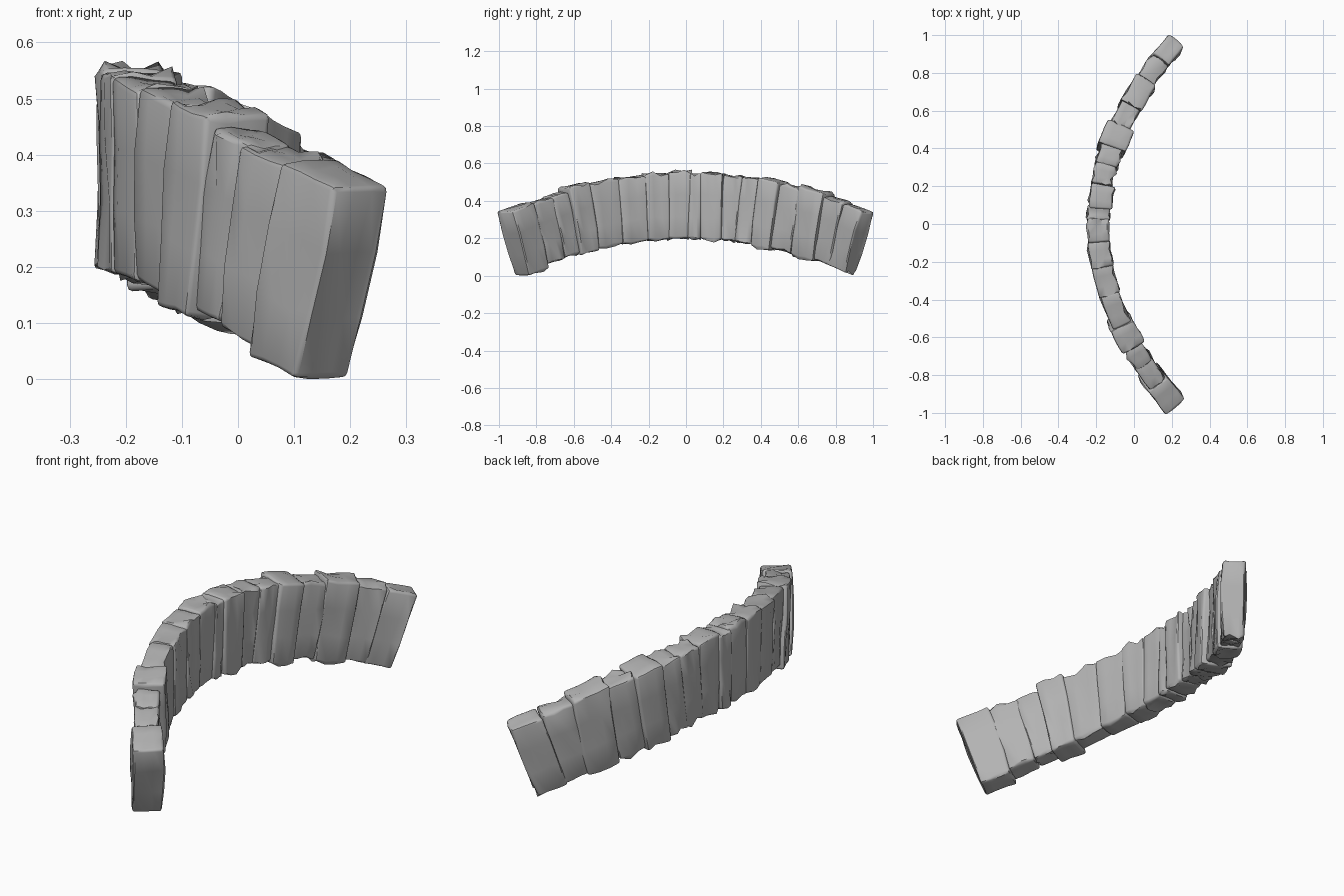
import bpy, bmesh, math, random
from mathutils import Vector

random.seed(7)
if "Cube" in bpy.data.objects:
    bpy.data.objects.remove(bpy.data.objects["Cube"])

stone_mat = bpy.data.materials.new("grey stone")
stone_mat.use_nodes = True
GREY = (0.45, 0.45, 0.45, 1)
stone_mat.diffuse_color = GREY
stone_mat.node_tree.nodes["Principled BSDF"].inputs["Base Color"].default_value = GREY


def arch_point(s, t, w, top, bottom):
    """s runs along the arch, t from underside to crown, w across the wall."""
    y = s * (0.905 + 0.095 * t)
    low = 0.2 - 0.24 * (s * 0.905) ** 2 + bottom
    high = 0.55 - 0.22 * s * s + top
    normal = Vector((1, -0.88 * y, 0)).normalized()
    centre = Vector((-0.19 + 0.44 * y * y, y, low + (high - low) * t))
    return centre + normal * w


def stone(name, s0, s1, half, shift=0, top=0, bottom=0):
    bm = bmesh.new()
    bmesh.ops.create_cube(bm, size=2)
    bmesh.ops.subdivide_edges(bm, edges=bm.edges[:], cuts=2, use_grid_fill=True)
    # edges of the block that get worn round
    rim = [e for e in bm.edges if e.calc_face_angle() > 1]
    lean = random.uniform(-0.008, 0.008)
    for v in bm.verts:
        a, b, c = v.co
        s = (s0 + s1) / 2 + b * ((s1 - s0) / 2 + 0.004)
        if abs(s) < 0.9:
            s += lean * c
        t = (c + 1) / 2
        w = a * half * (0.93 + 0.07 * t) + shift + random.uniform(-0.004, 0.004)
        v.co = arch_point(s, t, w, top, bottom)
        v.co.z += random.uniform(-0.005, 0.005)
        v.co.z = max(v.co.z, 0)
    bmesh.ops.bevel(bm, geom=rim, offset=0.011, segments=2, profile=0.5,
                    affect='EDGES', clamp_overlap=True)
    bmesh.ops.recalc_face_normals(bm, faces=bm.faces[:])
    mesh = bpy.data.meshes.new(name)
    bm.to_mesh(mesh)
    bm.free()
    mesh.materials.append(stone_mat)
    obj = bpy.data.objects.new(name, mesh)
    bpy.context.collection.objects.link(obj)
    return obj


# start, end, half thickness, sideways shift, crown lift, underside lift
COURSE = [
    (-0.965, -0.85, 0.066, 0, 0, -0.018),
    (-0.85, -0.74, 0.054, 0, -0.012, 0),
    (-0.74, -0.65, 0.05, 0, -0.008, 0.005),
    (-0.65, -0.54, 0.068, 0, 0.014, -0.01),
    (-0.54, -0.38, 0.053, 0, 0, 0.003),
    (-0.38, -0.23, 0.057, 0, -0.004, 0),
    (-0.23, -0.1, 0.06, 0, 0, 0),
    (-0.1, 0.02, 0.057, 0, 0.003, 0.003),
    (0.02, 0.09, 0.062, 0, -0.003, 0),
    (0.09, 0.21, 0.064, 0.01, 0.006, 0),
    (0.21, 0.31, 0.054, 0, 0, 0.003),
    (0.31, 0.41, 0.06, 0, 0.002, 0),
    (0.41, 0.52, 0.078, 0, 0.012, -0.008),
    (0.52, 0.64, 0.055, 0, 0, 0),
    (0.64, 0.77, 0.062, 0, 0.018, -0.004),
    (0.77, 0.87, 0.05, 0, 0.004, 0.004),
    (0.87, 0.97, 0.054, 0, 0, 0),
]

bpy.ops.object.select_all(action='DESELECT')
for i, spec in enumerate(COURSE, 1):
    obj = stone(f"arch_stone_{i}", *spec)
    obj.select_set(True)
    bpy.context.view_layer.objects.active = obj
bpy.ops.object.shade_smooth_by_angle(angle=math.radians(45))
